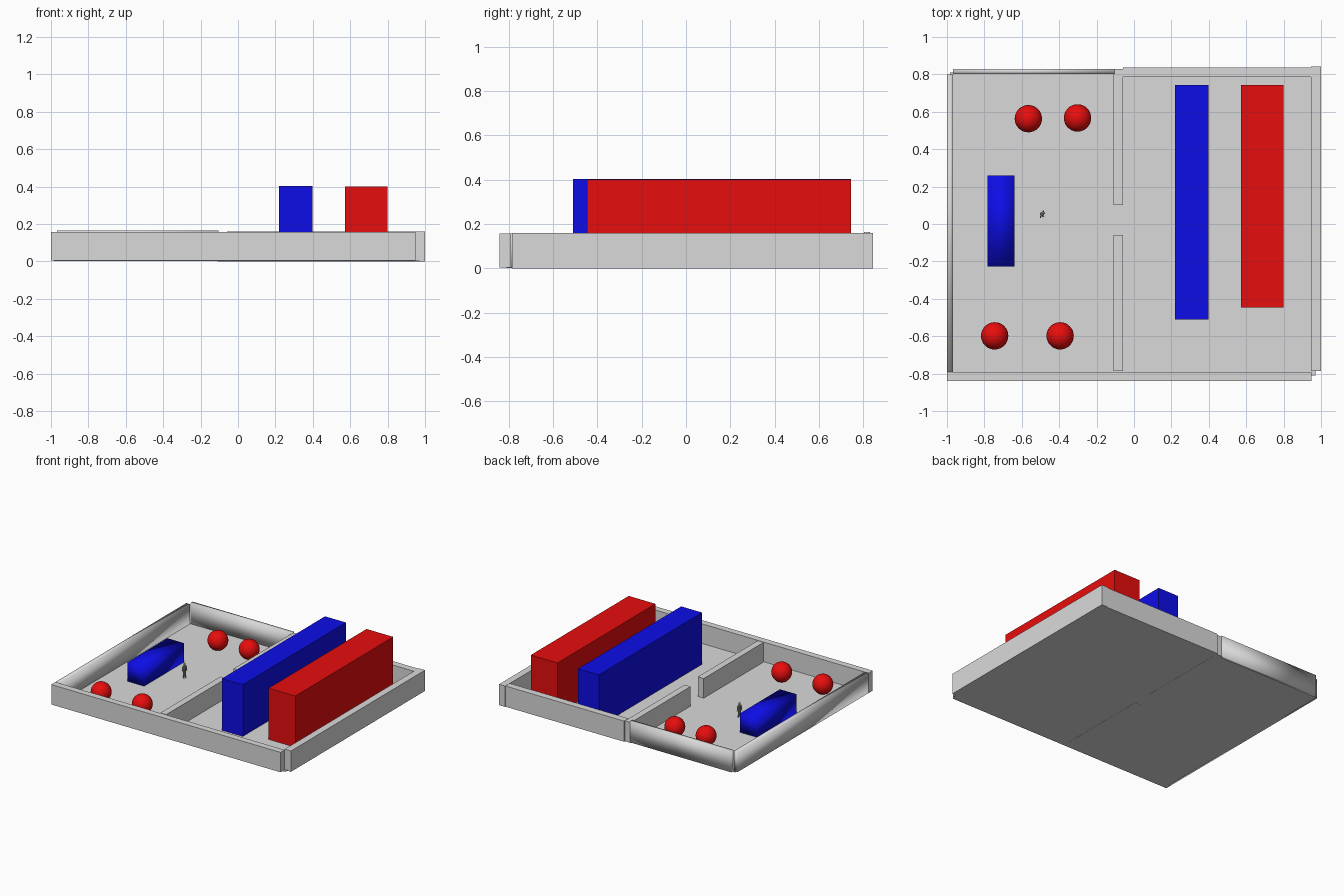
import bpy, math
from mathutils import Vector, Matrix

if "Cube" in bpy.data.objects:
    bpy.data.objects.remove(bpy.data.objects["Cube"])


def material(name, color):
    m = bpy.data.materials.new(name)
    m.diffuse_color = (*color, 1)
    m.use_nodes = True
    m.node_tree.nodes["Principled BSDF"].inputs["Base Color"].default_value = m.diffuse_color
    return m


GREY = material("light grey", (0.7, 0.7, 0.7))
RED = material("red", (0.8, 0.004, 0.004))
BLUE = material("blue", (0.004, 0.004, 0.8))
FIGURE = material("figure grey", (0.35, 0.35, 0.35))


def finish(name, mat, smooth=False):
    o = bpy.context.object
    o.name = name
    o.data.materials.append(mat)
    if smooth:
        bpy.ops.object.shade_smooth()
    return o


def box(name, x, y, z, mat, smooth=False):
    """Box from (min, max) ranges."""
    bpy.ops.mesh.primitive_cube_add(size=1)
    o = finish(name, mat, smooth)
    mid = Vector([(a + b) / 2 for a, b in (x, y, z)])
    size = [b - a for a, b in (x, y, z)]
    o.data.transform(Matrix.Translation(mid) @ Matrix.Diagonal((*size, 1)))
    return o


def ball(name, loc, scale, mat, seg=32, rings=16):
    bpy.ops.mesh.primitive_uv_sphere_add(segments=seg, ring_count=rings, radius=1, location=loc)
    o = finish(name, mat, True)
    o.scale = scale
    return o


def limb(name, a, b, r1, r2, mat):
    """Tapered rod from a to b."""
    a, b = Vector(a), Vector(b)
    d = b - a
    bpy.ops.mesh.primitive_cone_add(vertices=10, radius1=r1, radius2=r2, depth=d.length,
                                    location=(a + b) / 2)
    o = finish(name, mat)
    o.rotation_euler = d.to_track_quat('Z', 'Y').to_euler()
    bpy.ops.object.shade_smooth_by_angle()
    return o


# floor and surrounding walls
box("floor", (-0.985, 0.97), (-0.81, 0.81), (0.001, 0.006), GREY)
box("front_wall", (-1.0, 0.95), (-0.84, -0.79), (0.004, 0.157), GREY)
box("right_wall", (0.947, 1.0), (-0.785, 0.843), (0.0, 0.16), GREY)
box("back_wall_right", (-0.06, 0.947), (0.785, 0.838), (0.0, 0.159), GREY)
box("back_wall_left", (-0.967, -0.105), (0.802, 0.83), (0.004, 0.165), GREY, True)
box("left_wall", (-1.0, -0.967), (-0.79, 0.80), (0.004, 0.157), GREY, True)

# divider with doorway
box("divider_front", (-0.11, -0.06), (-0.785, -0.058), (0.0, 0.157), GREY)
box("divider_back", (-0.11, -0.06), (0.102, 0.80), (0.0, 0.157), GREY)
box("back_wall_joint", (-0.11, -0.06), (0.80, 0.828), (0.0, 0.157), GREY)

# tall blocks and low block
box("blue_shelf", (0.22, 0.398), (-0.51, 0.743), (0.004, 0.403), BLUE)
box("red_shelf", (0.573, 0.80), (-0.447, 0.743), (0.004, 0.40), RED)
box("blue_counter", (-0.782, -0.64), (-0.226, 0.258), (0.004, 0.152), BLUE, True)

# red balls
for i, (x, y) in enumerate([(-0.565, 0.563), (-0.302, 0.567), (-0.745, -0.598), (-0.395, -0.598)]):
    ball(f"red_ball_{i + 1}", (x, y, 0.078), (0.073,) * 3, RED)

# small standing figure, built along local x then turned
parts = [
    limb("torso", (0, 0, 0.055), (0, 0, 0.096), 0.0085, 0.0115, FIGURE),
    limb("neck", (0, 0, 0.094), (0, 0, 0.104), 0.004, 0.004, FIGURE),
    ball("head", (0, 0, 0.109), (0.007, 0.008, 0.010), FIGURE, 12, 8),
]
for s, side in ((-1, "left"), (1, "right")):
    parts += [
        limb(side + "_leg", (s * 0.008, 0, 0.005), (s * 0.005, 0, 0.06), 0.004, 0.0065, FIGURE),
        limb(side + "_arm", (s * 0.019, 0, 0.052), (s * 0.012, 0, 0.095), 0.003, 0.0045, FIGURE),
        ball(side + "_foot", (s * 0.008, -0.005, 0.008), (0.0045, 0.010, 0.004), FIGURE, 10, 6),
    ]
bpy.ops.object.empty_add(location=(-0.492, 0.053, 0))
root = bpy.context.object
root.name = "figure_root"
root.rotation_euler.z = math.radians(65)
for p in parts:
    p.parent = root
